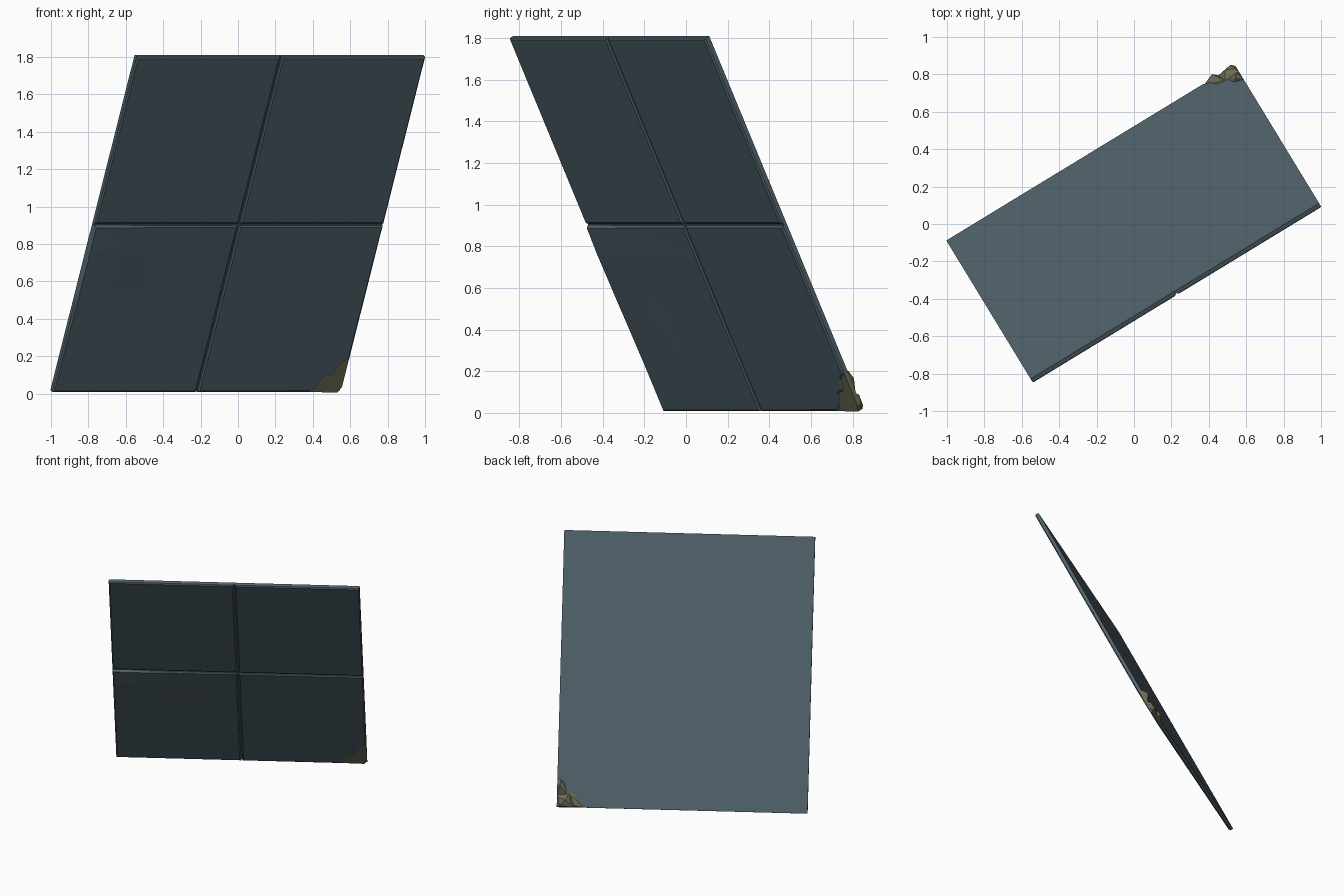
import bpy, bmesh, math
from mathutils import Matrix, Vector

cube = bpy.data.objects.get("Cube")
if cube:
    bpy.data.objects.remove(cube, do_unlink=True)


def material(name, color):
    m = bpy.data.materials.new(name)
    m.use_nodes = True
    m.diffuse_color = color
    m.node_tree.nodes["Principled BSDF"].inputs["Base Color"].default_value = color
    return m


slate = material("slate blue", (0.082, 0.122, 0.148, 1))
stone = material("olive stone", (0.145, 0.15, 0.088, 1))

# Frame of the leaning panel: across, up the slope, out of the tiled face
across = Vector((0.854, 0.52, 0)).normalized()
up = Vector((0.226, -0.372, 0.9))
up = (up - across * up.dot(across)).normalized()
out = across.cross(up)
place = Matrix((across, up, out)).transposed().to_4x4()
place.translation = (0, 0, 0.908)

HU, HV = 0.903, 0.995      # half width, half height
BACK, BED, FACE = -0.015, 0.002, 0.015
GAP = 0.006                # half the joint between tiles


def finish(bm, name, mat):
    bmesh.ops.recalc_face_normals(bm, faces=bm.faces)
    bm.transform(place)
    mesh = bpy.data.meshes.new(name)
    bm.to_mesh(mesh)
    bm.free()
    mesh.materials.append(mat)
    obj = bpy.data.objects.new(name, mesh)
    bpy.context.collection.objects.link(obj)
    return obj


def slab(bm, outline, low, high):
    """Prism over an outline; returns its upper face."""
    base = bm.faces.new([bm.verts.new((x, y, low)) for x, y in outline])
    new = bmesh.ops.extrude_face_region(bm, geom=[base], use_keep_orig=True)["geom"]
    for v in (g for g in new if isinstance(g, bmesh.types.BMVert)):
        v.co.z = high
    top = next(g for g in new if isinstance(g, bmesh.types.BMFace))
    bmesh.ops.recalc_face_normals(bm, faces=bm.faces)
    return top


# Jagged line where the lower corner is broken away
chip = [(HU - 0.20, -HV), (HU - 0.16, -HV + 0.03), (HU - 0.13, -HV + 0.09),
        (HU - 0.07, -HV + 0.11), (HU - 0.05, -HV + 0.17), (HU, -HV + 0.20)]

# Backing plate
bm = bmesh.new()
slab(bm, [(-HU, -HV)] + chip + [(HU, HV), (-HU, HV)], BACK, BED)
finish(bm, "backing_plate", slate)

# Four bevelled tiles
for row, sy in (("lower", -1), ("upper", 1)):
    for side, sx in (("right", -1), ("left", 1)):
        x0, x1 = sorted((sx * GAP, sx * HU))
        y0, y1 = sorted((sy * GAP, sy * HV))
        outline = [(x0, y0), (x1, y0), (x1, y1), (x0, y1)]
        if sx > 0 and sy < 0:
            outline = [(x0, y0)] + chip + [(x1, y1), (x0, y1)]
        bm = bmesh.new()
        top = slab(bm, outline, BED, 0.008)
        bmesh.ops.inset_region(bm, faces=[top], thickness=0.012, depth=FACE - 0.008)
        # Worn, slightly buckled tile
        if sx < 0 and sy < 0:
            for axis, spots in ((0, (-0.85, -0.7, -0.5)), (1, (-0.75, -0.4, -0.15))):
                for s in spots:
                    normal = Vector((1, 0, 0)) if axis == 0 else Vector((0, 1, 0))
                    bmesh.ops.bisect_plane(bm, geom=bm.verts[:] + bm.edges[:] + bm.faces[:],
                                           plane_co=normal * s, plane_no=normal)
            bmesh.ops.triangulate(bm, faces=bm.faces)
            for v in bm.verts:
                if v.co.z > 0.01:
                    d = math.hypot(v.co.x + 0.8, v.co.y + 0.2)
                    v.co.z += 0.012 * max(0, 1 - d / 0.4)
        finish(bm, row + "_" + side + "_tile", slate)

# Exposed core: thin fill plus crags that stand out behind
bm = bmesh.new()
slab(bm, [(HU - 0.21, -HV), (HU - 0.02, -HV - 0.004), (HU, -HV + 0.03), (HU, -HV + 0.21),
          (HU - 0.08, -HV + 0.14), (HU - 0.15, -HV + 0.1)], BACK + 0.004, 0.007)
crags = [
    [(0.20, 0, 0), (0.10, 0, 0), (0.16, 0.05, 0), (0.09, 0.09, 0),
     (0.13, 0.01, -0.036), (0.11, 0.05, -0.026)],
    [(0.13, 0, 0), (0, 0, 0), (0.09, 0.10, 0), (0, 0.09, 0),
     (0.02, 0.01, -0.026), (0.06, 0.05, -0.036), (0.01, 0.07, -0.022)],
    [(0.08, 0.09, 0), (0, 0.08, 0), (0, 0.21, 0), (0.06, 0.17, 0),
     (0.02, 0.15, -0.036), (0.03, 0.19, -0.03)],
]
for crag in crags:
    verts = [bm.verts.new((HU - a, -HV + b, BACK + 0.008 + c)) for a, b, c in crag]
    bmesh.ops.convex_hull(bm, input=verts)
finish(bm, "broken_corner_core", stone)
